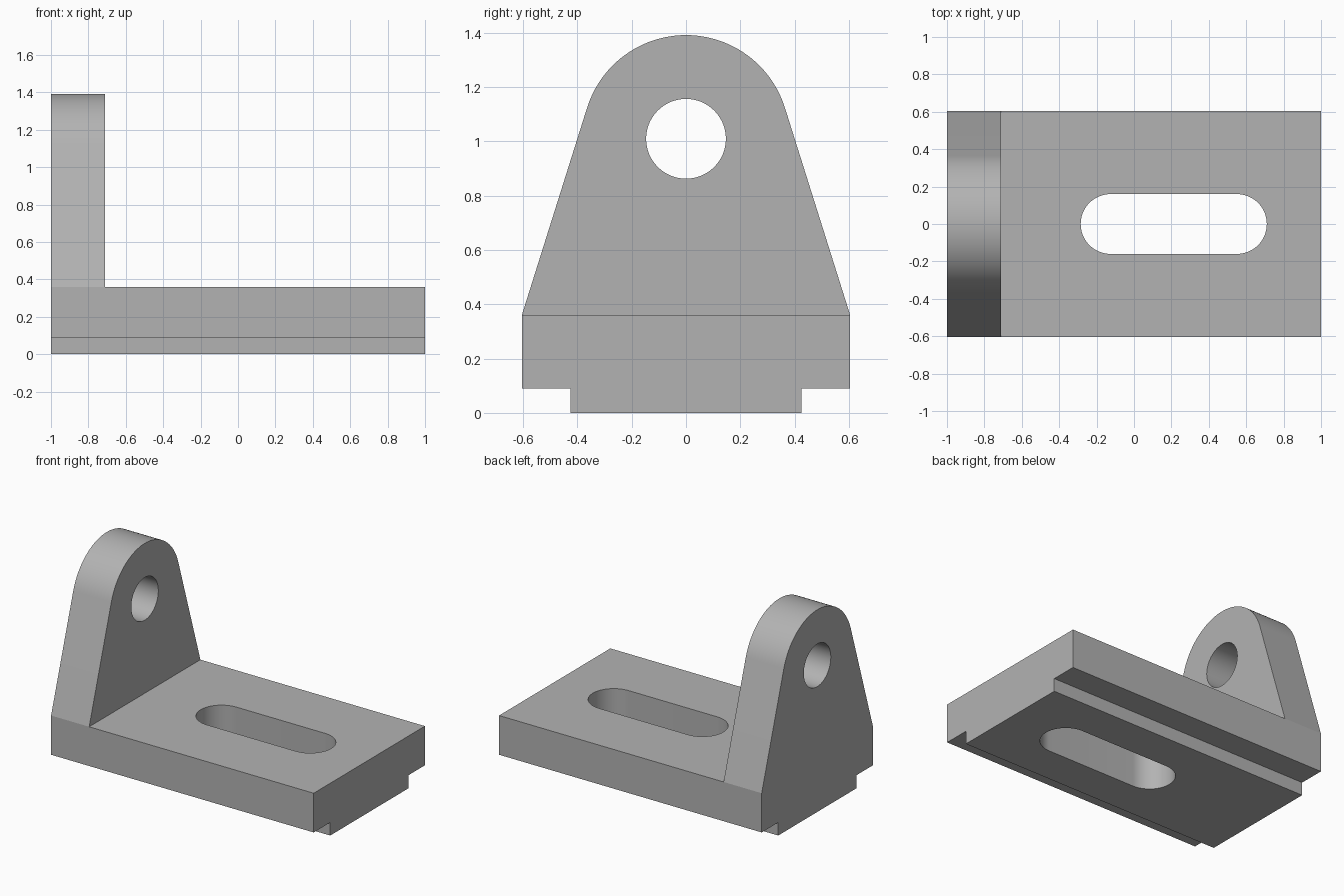
import bpy
import bmesh
from math import acos, atan2, cos, sin, hypot, pi, radians

if "Cube" in bpy.data.objects:
    bpy.data.objects.remove(bpy.data.objects["Cube"], do_unlink=True)

HALF_Y, STEP_Y, STEP_Z, DECK_Z = 0.605, 0.425, 0.09, 0.36
EYE_Z, EYE_R, HOLE_R = 1.01, 0.382, 0.147
SLOT_R, SLOT_X0, SLOT_X1 = 0.16, -0.125, 0.55
UPRIGHT_X = -0.71

steel = bpy.data.materials.new("grey steel")
steel.use_nodes = True
GREY = (0.45, 0.45, 0.45, 1)
steel.diffuse_color = GREY
steel.node_tree.nodes["Principled BSDF"].inputs["Base Color"].default_value = GREY


def arc(cx, cy, r, start, end, steps):
    angles = [start + (end - start) * i / steps for i in range(steps + 1)]
    return [(cx + r * cos(a), cy + r * sin(a)) for a in angles]


def prism(name, outline, axis, low, high):
    """Extrude an outline: (y, z) points along X, or (x, y) points along Z."""
    bm = bmesh.new()
    place = (lambda p: (low, *p)) if axis == "X" else (lambda p: (*p, low))
    face = bm.faces.new([bm.verts.new(place(p)) for p in outline])
    moved = bmesh.ops.extrude_face_region(bm, geom=[face])["geom"]
    offset = (high - low, 0, 0) if axis == "X" else (0, 0, high - low)
    bmesh.ops.translate(bm, vec=offset,
                        verts=[v for v in moved if isinstance(v, bmesh.types.BMVert)])
    bmesh.ops.recalc_face_normals(bm, faces=bm.faces)
    mesh = bpy.data.meshes.new(name)
    bm.to_mesh(mesh)
    bm.free()
    mesh.materials.append(steel)
    obj = bpy.data.objects.new(name, mesh)
    bpy.context.collection.objects.link(obj)
    return obj


def combine(target, tool, operation):
    mod = target.modifiers.new(operation.lower(), "BOOLEAN")
    mod.operation, mod.solver, mod.object = operation, "EXACT", tool
    bpy.ops.object.select_all(action="DESELECT")
    bpy.context.view_layer.objects.active = target
    target.select_set(True)
    bpy.ops.object.modifier_apply(modifier=mod.name)
    bpy.data.objects.remove(tool, do_unlink=True)


# Base plate with a narrower guide rail underneath
half = [(STEP_Y, 0), (STEP_Y, STEP_Z), (HALF_Y, STEP_Z), (HALF_Y, DECK_Z)]
bracket = prism("bracket", half + [(-y, z) for y, z in reversed(half)], "X", -1, 1)

# Upright lug: sides run tangent into the rounded top
drop = EYE_Z - DECK_Z
tangent = atan2(-drop, HALF_Y) + acos(EYE_R / hypot(HALF_Y, drop))
lug = [(-HALF_Y, DECK_Z), (HALF_Y, DECK_Z)]
lug += arc(0, EYE_Z, EYE_R, tangent, pi - tangent, 48)
combine(bracket, prism("upright_lug", lug, "X", -1, UPRIGHT_X), "UNION")

# Round eye through the lug
eye = arc(0, EYE_Z, HOLE_R, 0, 2 * pi, 64)[:-1]
combine(bracket, prism("eye_cutter", eye, "X", -1.2, -0.5), "DIFFERENCE")

# Long round-ended slot through the base
slot = arc(SLOT_X1, 0, SLOT_R, -pi / 2, pi / 2, 32)
slot += arc(SLOT_X0, 0, SLOT_R, pi / 2, 3 * pi / 2, 32)
combine(bracket, prism("slot_cutter", slot, "Z", -0.2, 0.6), "DIFFERENCE")

# Merge coplanar faces, then smooth only the rounded walls
bm = bmesh.new()
bm.from_mesh(bracket.data)
bmesh.ops.remove_doubles(bm, verts=bm.verts, dist=0.0001)
bmesh.ops.dissolve_limit(bm, angle_limit=radians(0.1), verts=bm.verts, edges=bm.edges)
bm.to_mesh(bracket.data)
bm.free()
bpy.ops.object.shade_smooth_by_angle(angle=radians(15))
